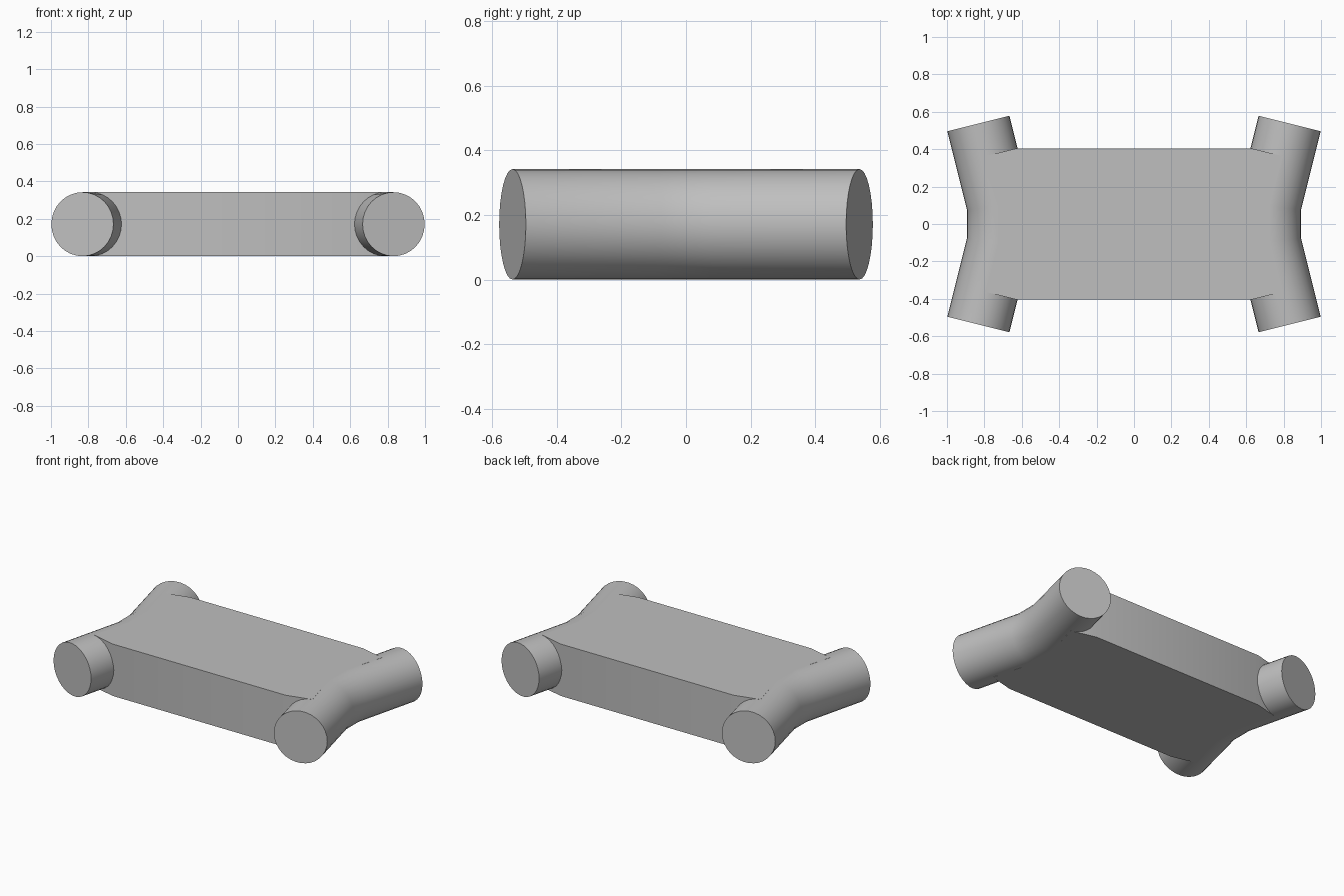
import bpy
import bmesh
from math import cos, sin, pi, radians
from mathutils import Vector

cube = bpy.data.objects.get("Cube")
if cube:
    bpy.data.objects.remove(cube, do_unlink=True)

R = 0.171                 # tube radius, also half the slab height
SIDES = 32
SPLAY = radians(14)       # outward angle of the tube arms
BEND = Vector((0.722, 0.096, R))
END = Vector((0.832, 0.537, R))

grey = bpy.data.materials.new("plain_grey")
grey.use_nodes = True
colour = (0.52, 0.52, 0.52, 1)
grey.diffuse_color = colour
grey.node_tree.nodes["Principled BSDF"].inputs["Base Color"].default_value = colour


def finish(name, bm):
    bmesh.ops.recalc_face_normals(bm, faces=bm.faces[:])
    mesh = bpy.data.meshes.new(name)
    bm.to_mesh(mesh)
    bm.free()
    mesh.materials.append(grey)
    obj = bpy.data.objects.new(name, mesh)
    bpy.context.collection.objects.link(obj)
    bpy.ops.object.select_all(action="DESELECT")
    obj.select_set(True)
    bpy.context.view_layer.objects.active = obj
    bpy.ops.object.shade_smooth_by_angle(angle=radians(30))


def bent_tube(name, side):
    """Tube with two mitred bends and flat end caps."""
    bm = bmesh.new()
    stations = [(END, SPLAY, 1, 1), (BEND, SPLAY / 2, cos(SPLAY / 2), 1),
                (BEND, SPLAY / 2, cos(SPLAY / 2), -1), (END, SPLAY, 1, -1)]
    rings = []
    for centre, tilt, mitre, half in stations:
        ring = []
        for i in range(SIDES):
            a = 2 * pi * i / SIDES
            w = R * cos(a) / mitre
            x = centre.x + w * cos(tilt)
            y = centre.y - w * sin(tilt)
            ring.append(bm.verts.new((side * x, half * y, R + R * sin(a))))
        rings.append(ring)
    for a, b in zip(rings, rings[1:]):
        for i in range(SIDES):
            j = (i + 1) % SIDES
            bm.faces.new((a[i], a[j], b[j], b[i]))
    bm.faces.new(rings[0])
    bm.faces.new(rings[-1])
    finish(name, bm)


def slab(name):
    """Flat-sided slab whose ends run into the tube centre lines."""
    corner = [(0.63, 0.404), (0.797, 0.362), (BEND.x, BEND.y)]
    right_half = corner + [(x, -y) for x, y in reversed(corner)]
    outline = right_half + [(-x, y) for x, y in reversed(right_half)]
    bm = bmesh.new()
    base = bm.faces.new([bm.verts.new((x, y, 0)) for x, y in outline])
    top = bmesh.ops.extrude_face_region(bm, geom=[base], use_keep_orig=True)
    bmesh.ops.translate(bm, vec=(0, 0, 2 * R),
                        verts=[g for g in top["geom"] if isinstance(g, bmesh.types.BMVert)])
    finish(name, bm)


slab("centre_slab")
bent_tube("left_tube", 1)
bent_tube("right_tube", -1)
